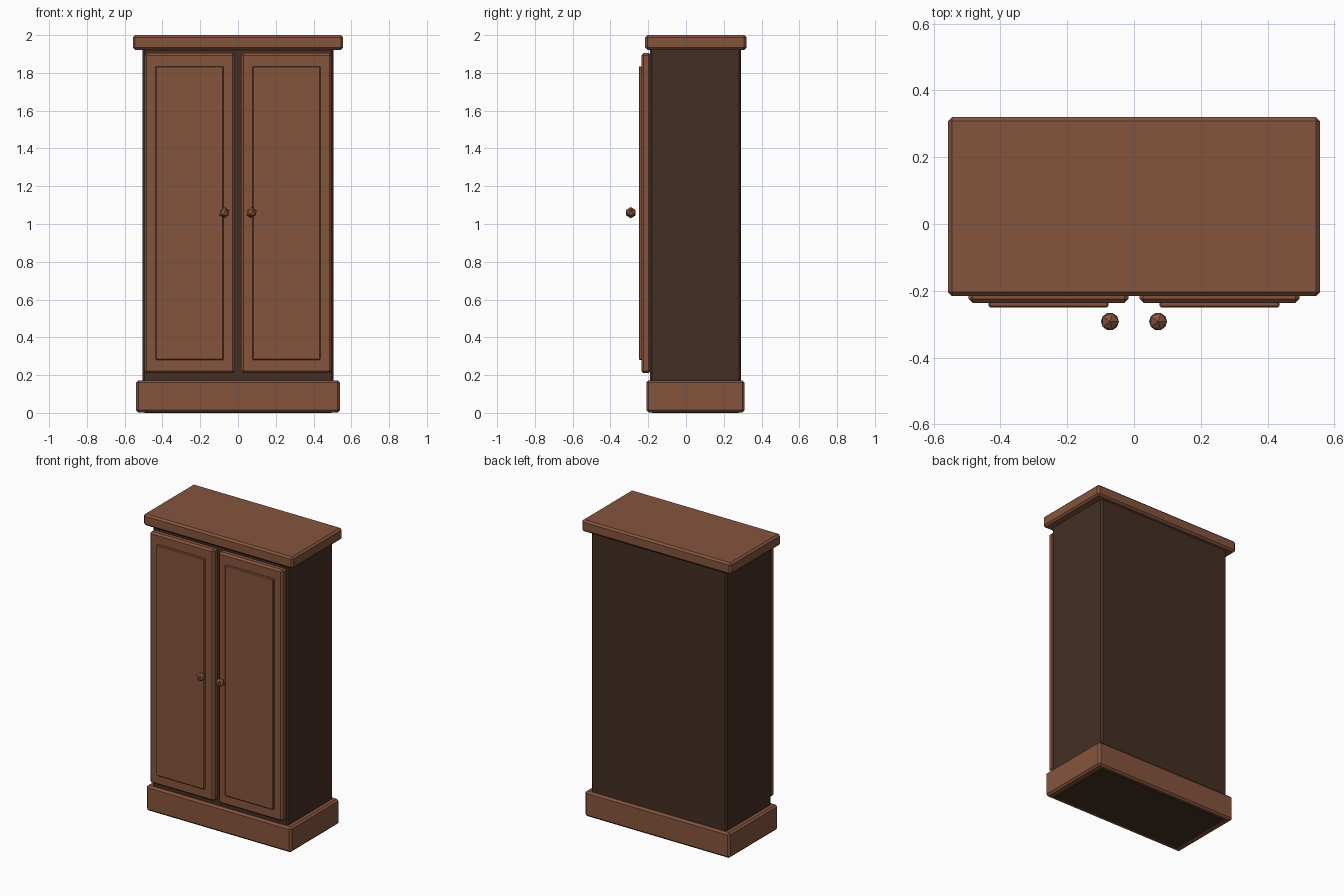
import bpy, bmesh
from mathutils import Vector

if "Cube" in bpy.data.objects:
    bpy.data.objects.remove(bpy.data.objects["Cube"])


def material(name, rgb):
    m = bpy.data.materials.new(name)
    m.diffuse_color = (*rgb, 1)
    m.use_nodes = True
    m.node_tree.nodes["Principled BSDF"].inputs["Base Color"].default_value = m.diffuse_color
    return m


WOOD = material("warm_brown_wood", (0.235, 0.089, 0.048))
DARK = material("dark_brown_wood", (0.058, 0.028, 0.017))


def finish(name, bm, mat):
    me = bpy.data.meshes.new(name)
    bm.to_mesh(me)
    bm.free()
    me.materials.append(mat)
    ob = bpy.data.objects.new(name, me)
    bpy.context.collection.objects.link(ob)
    return ob


def box(name, x, y, z, mat, bevel):
    """Chamfered box from (min, max) ranges."""
    bm = bmesh.new()
    bmesh.ops.create_cube(bm, size=1)
    for v in bm.verts:
        v.co = Vector(r[0] if c < 0 else r[1] for c, r in zip(v.co, (x, y, z)))
    ob = finish(name, bm, mat)
    mod = ob.modifiers.new("chamfer", "BEVEL")
    mod.width = bevel
    mod.segments = 1
    return ob


# Carcass, plinth and cornice
box("cabinet_body", (-0.505, 0.505), (-0.19, 0.29), (0, 1.95), DARK, 0.01)
box("plinth", (-0.54, 0.54), (-0.21, 0.31), (0.002, 0.172), WOOD, 0.012)
box("cornice", (-0.557, 0.557), (-0.216, 0.32), (1.922, 2.0), WOOD, 0.012)

# Two doors, each with a raised panel and a faceted knob
for side, s in (("left", -1), ("right", 1)):
    def span(a, b):
        return tuple(sorted((s * a, s * b)))
    box(side + "_door", span(0.016, 0.496), (-0.236, -0.186), (0.21, 1.905), WOOD, 0.012)
    box(side + "_door_panel", span(0.076, 0.436), (-0.25, -0.225), (0.28, 1.835), WOOD, 0.005)
    bm = bmesh.new()
    bmesh.ops.create_icosphere(bm, subdivisions=1, radius=0.03)
    knob = finish(side + "_knob", bm, WOOD)
    knob.location = (s * 0.072, -0.292, 1.06)
